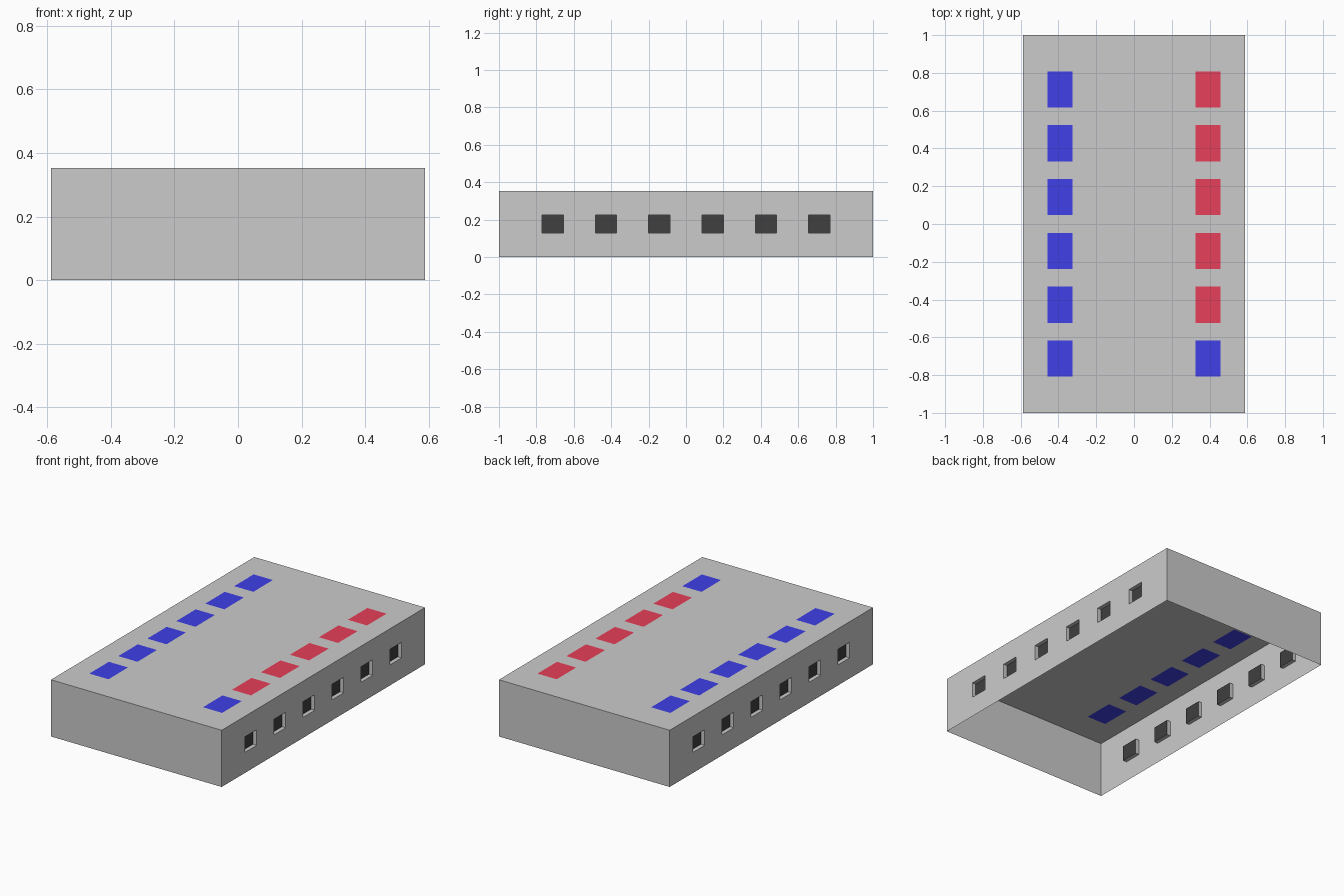
import bpy, bmesh

if "Cube" in bpy.data.objects:
    bpy.data.objects.remove(bpy.data.objects["Cube"])

W, L, H = 0.588, 1.0, 0.353          # half width, half length, height
BAYS = [0.285 * (i - 2.5) for i in range(6)]
DEPTH = 0.025                        # window recess


def material(name, rgb):
    m = bpy.data.materials.new(name)
    m.diffuse_color = (*rgb, 1)
    m.use_nodes = True
    m.node_tree.nodes["Principled BSDF"].inputs["Base Color"].default_value = m.diffuse_color
    return m


GREY = material("grey", (0.8, 0.8, 0.8))
BLUE = material("blue", (0.05, 0.05, 0.8))
RED = material("red", (0.8, 0.05, 0.1))
BLACK = material("black", (0.05, 0.05, 0.05))
MATS = [GREY, BLUE, RED, BLACK]


def cuts(end, centres, size):
    """Grid lines from -end to end with a slot around every centre."""
    return [-end] + [c + s * size / 2 for c in centres for s in (-1, 1)] + [end]


def sheet(name, us, vs, place, colour, depth=0.0, flip=False):
    """Flat grid; coloured cells may be pushed inward to form pockets."""
    bm = bmesh.new()
    grid = [[bm.verts.new(place(u, v)) for v in vs] for u in us]
    slots = []
    for i in range(len(us) - 1):
        for j in range(len(vs) - 1):
            ring = [grid[i][j], grid[i + 1][j], grid[i + 1][j + 1], grid[i][j + 1]]
            f = bm.faces.new(ring[::-1] if flip else ring)
            f.material_index = colour(i, j)
            if f.material_index:
                slots.append(f)
    bm.normal_update()
    if depth:
        for f in slots:
            inward = -f.normal.copy() * depth
            index, f.material_index = f.material_index, 0
            new = bmesh.ops.extrude_discrete_faces(bm, faces=[f])["faces"][0]
            new.material_index = index
            bmesh.ops.translate(bm, vec=inward, verts=new.verts)
    me = bpy.data.meshes.new(name)
    bm.to_mesh(me)
    bm.free()
    for m in MATS:
        me.materials.append(m)
    ob = bpy.data.objects.new(name, me)
    bpy.context.collection.objects.link(ob)
    return ob


# Top deck with two rows of flush coloured panels
def panel_colour(i, j):
    if i % 2 == 0 or j % 2 == 0:
        return 0
    return 2 if i == 3 and j > 1 else 1


sheet("top_deck", cuts(W, (-0.392, 0.391), 0.132), cuts(L, BAYS, 0.192),
      lambda u, v: (u, v, H), panel_colour)

# Long side walls with recessed black windows
for side, s in (("right", 1), ("left", -1)):
    sheet(side + "_wall", cuts(L, BAYS, 0.114), [0, 0.128, 0.225, H],
          lambda u, v: (s * W, u, v),
          lambda i, j: 3 if i % 2 and j == 1 else 0, DEPTH, flip=s < 0)

# Plain end walls; the underside stays open
for side, s in (("front", -1), ("back", 1)):
    sheet(side + "_wall", [-W, W], [0, H], lambda u, v: (u, s * L, v),
          lambda i, j: 0, flip=s > 0)
